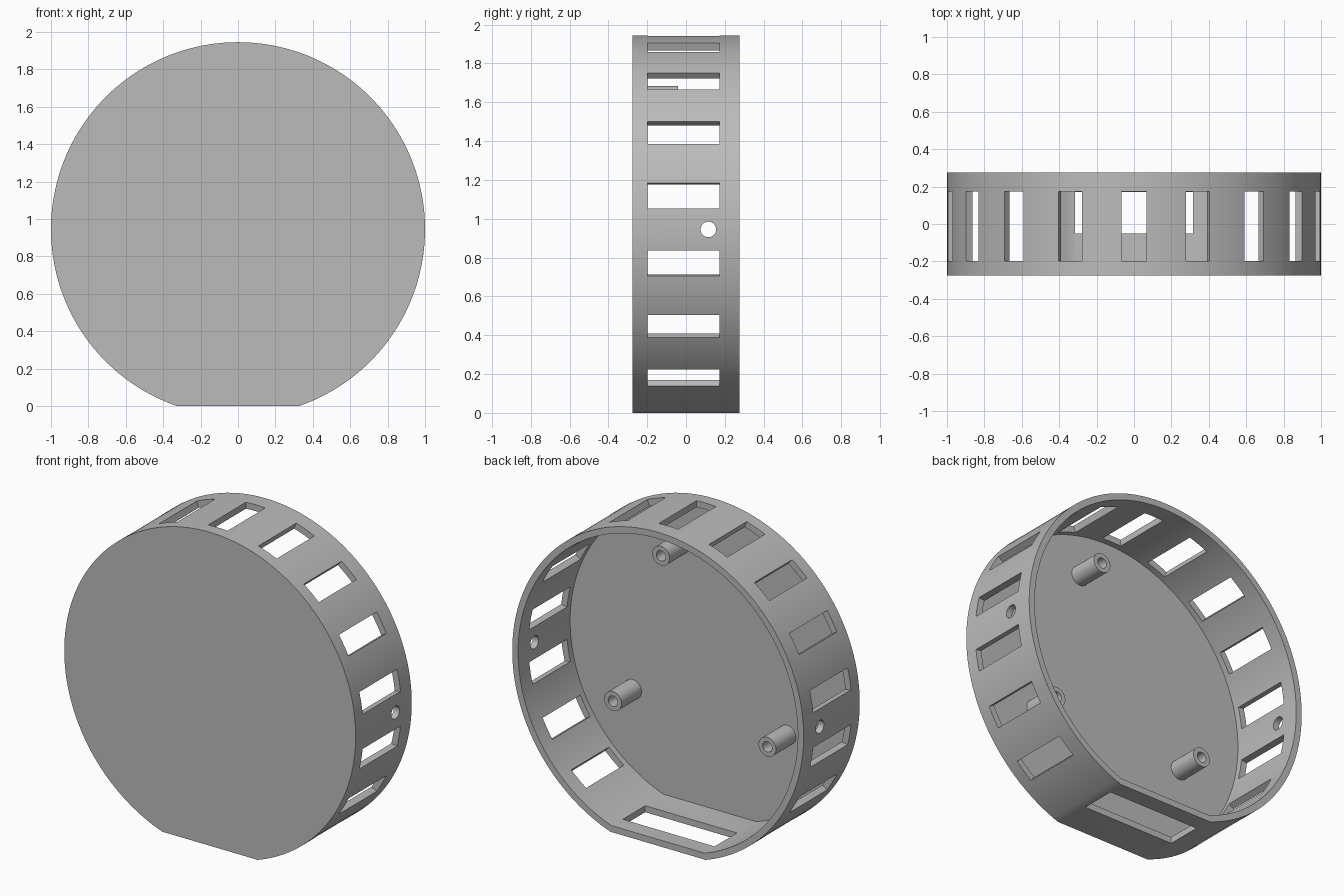
import bpy
import bmesh
import math
from mathutils import Matrix, Vector

R, CZ = 1.0, 0.945          # drum radius and centre height
WALL, HALF = 0.04, 0.275    # wall thickness and half depth
FLOOR_Y = -HALF + WALL

cube = bpy.data.objects.get("Cube")
if cube:
    bpy.data.objects.remove(cube, do_unlink=True)

grey = bpy.data.materials.new("light grey plastic")
grey.use_nodes = True
COLOR = (0.5, 0.5, 0.5, 1)
grey.diffuse_color = COLOR
grey.node_tree.nodes["Principled BSDF"].inputs["Base Color"].default_value = COLOR


def make_object(name, bm):
    bmesh.ops.recalc_face_normals(bm, faces=bm.faces)
    mesh = bpy.data.meshes.new(name)
    bm.to_mesh(mesh)
    bm.free()
    mesh.materials.append(grey)
    obj = bpy.data.objects.new(name, mesh)
    bpy.context.collection.objects.link(obj)
    return obj


def select(obj):
    bpy.ops.object.select_all(action="DESELECT")
    obj.select_set(True)
    bpy.context.view_layer.objects.active = obj


def cut(obj, bm):
    cutter = make_object("cutter", bm)
    cutter.hide_render = True
    mod = obj.modifiers.new("cut", "BOOLEAN")
    mod.operation = "DIFFERENCE"
    mod.solver = "EXACT"
    mod.object = cutter
    select(obj)
    bpy.ops.object.modifier_apply(modifier=mod.name)
    bpy.data.objects.remove(cutter, do_unlink=True)


def smooth(obj):
    select(obj)
    bpy.ops.object.shade_smooth_by_angle(angle=math.radians(30))


def flat_disc(radius, base_z, y0, y1, segments=144):
    """Circle with its bottom cut off flat, extruded along y."""
    bm = bmesh.new()
    start = math.asin((base_z - CZ) / radius)
    sweep = math.pi - 2 * start
    ring = []
    for i in range(segments + 1):
        a = start + sweep * i / segments
        ring.append(bm.verts.new((radius * math.cos(a), y0, CZ + radius * math.sin(a))))
    face = bm.faces.new(ring)
    new = bmesh.ops.extrude_face_region(bm, geom=[face])["geom"]
    verts = [v for v in new if isinstance(v, bmesh.types.BMVert)]
    bmesh.ops.translate(bm, verts=verts, vec=(0, y1 - y0, 0))
    return bm


def add_box(bm, centre, size, angle=0):
    """Box whose long radial axis is turned about y by the angle."""
    matrix = (Matrix.Translation(centre) @ Matrix.Rotation(-angle, 4, "Y")
              @ Matrix.Diagonal(Vector((*size, 1))))
    bmesh.ops.create_cube(bm, size=1, matrix=matrix)


# Drum: open at the back, closed at the front
shell = make_object("drum_shell", flat_disc(R, 0, -HALF, HALF))
cut(shell, flat_disc(R - WALL, WALL, FLOOR_Y, HALF + 0.1))

# Vent slots around the wall, and the wide slot in the flat base
slots = bmesh.new()
SLOT_Y, SLOT_DEPTH = -0.0125, 0.37
for deg in range(-50, 231, 20):
    a = math.radians(deg)
    add_box(slots, (math.cos(a), SLOT_Y, CZ + math.sin(a)),
            (0.2, SLOT_DEPTH, 0.133), a)
add_box(slots, (0, 0.06, 0), (0.63, 0.22, 0.12))
cut(shell, slots)

# Round hole through each side
holes = bmesh.new()
for side in (-1, 1):
    bmesh.ops.create_cone(
        holes, cap_ends=True, segments=32, radius1=0.04, radius2=0.04, depth=0.2,
        matrix=Matrix.Translation((side, 0.115, CZ)) @ Matrix.Rotation(math.pi / 2, 4, "Y"))
cut(shell, holes)
smooth(shell)


def tube(name, x, z, y0, y1, outer, inner):
    """Hollow screw post, spun about its own y axis."""
    bm = bmesh.new()
    profile = [(inner, y0), (outer, y0), (outer, y1), (inner, y1)]
    verts = [bm.verts.new((x + r, y, z)) for r, y in profile]
    edges = [bm.edges.new((verts[i], verts[(i + 1) % 4])) for i in range(4)]
    bmesh.ops.spin(bm, geom=verts + edges, cent=(x, 0, z), axis=(0, 1, 0),
                   angle=2 * math.pi, steps=32)
    bmesh.ops.remove_doubles(bm, verts=bm.verts, dist=0.0001)
    smooth(make_object(name, bm))


# Three screw posts on the inside of the front plate
for name, x, z in (("top_post", 0.2, 0.68), ("left_post", 0.53, -0.31),
                   ("right_post", -0.53, -0.31)):
    tube(name, x, CZ + z, FLOOR_Y - 0.01, -0.04, 0.06, 0.032)
